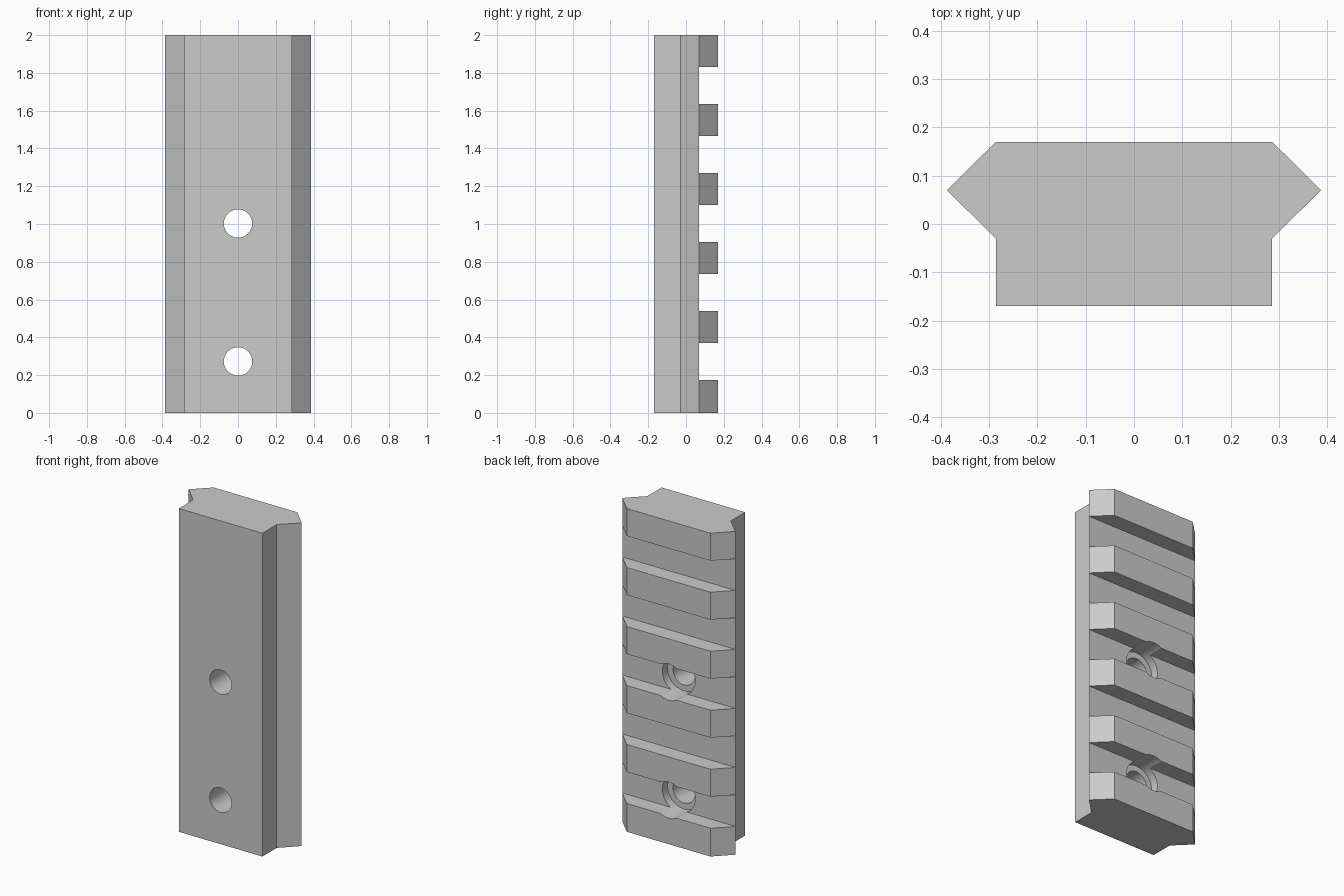
import bpy, bmesh, math

cube = bpy.data.objects.get("Cube")
if cube:
    bpy.data.objects.remove(cube, do_unlink=True)

grey = bpy.data.materials.new("plain grey")
grey.use_nodes = True
grey.diffuse_color = (0.6, 0.6, 0.6, 1)
grey.node_tree.nodes["Principled BSDF"].inputs["Base Color"].default_value = grey.diffuse_color

LENGTH, PITCH, TOOTH = 2.0, 0.365, 0.17
HALF, TIP = 0.286, 0.387              # flat half width, half width at the side ridge
FRONT, NECK, RIDGE, BACK = -0.17, -0.03, 0.07, 0.17


def add_object(name, bm):
    mesh = bpy.data.meshes.new(name)
    bm.to_mesh(mesh)
    bm.free()
    mesh.materials.append(grey)
    obj = bpy.data.objects.new(name, mesh)
    bpy.context.collection.objects.link(obj)
    return obj


def bore(name, radius, y0, y1, z):
    """Hidden cylinder along y used to cut the screw holes."""
    bpy.ops.mesh.primitive_cylinder_add(vertices=64, radius=radius, depth=y1 - y0,
                                        location=(0, (y0 + y1) / 2, z),
                                        rotation=(math.pi / 2, 0, 0))
    obj = bpy.context.object
    obj.name = name
    obj.data.materials.append(grey)
    obj.hide_render = True
    obj.hide_set(True)
    return obj


# Heights where teeth end and begin
levels = [0.0]
for i in range(5):
    top = LENGTH - PITCH * (5 - i)
    levels += [top, top + PITCH - TOOTH]
levels.append(LENGTH)

# Base: front section of the profile, lofted through all levels
right = [(HALF, FRONT), (HALF, NECK), (TIP, RIDGE)]
profile = right + [(-x, y) for x, y in reversed(right)]
bm = bmesh.new()
rings = [[bm.verts.new((x, y, z)) for x, y in profile] for z in levels]
back_faces = []
for lower, upper in zip(rings, rings[1:]):
    for i in range(len(profile)):
        j = (i + 1) % len(profile)
        face = bm.faces.new((lower[i], lower[j], upper[j], upper[i]))
        if i == 2:
            back_faces.append(face)
bm.faces.new(rings[0][::-1])
bm.faces.new(rings[-1])

# Teeth: every other back face raised and narrowed into a bevelled block
teeth = bmesh.ops.extrude_discrete_faces(bm, faces=back_faces[::2])["faces"]
for face in teeth:
    for v in face.verts:
        v.co.y = BACK
        v.co.x = math.copysign(HALF, v.co.x)
bmesh.ops.remove_doubles(bm, verts=bm.verts, dist=1e-5)
bmesh.ops.recalc_face_normals(bm, faces=bm.faces)
bmesh.ops.dissolve_limit(bm, angle_limit=0.01, verts=bm.verts, edges=bm.edges)
rail = add_object("slotted_rail", bm)

# Screw holes with wider counterbores, centred in the first and third slots
for n in (0, 2):
    z = (levels[1] + levels[2]) / 2 + n * PITCH
    for cutter in (bore("counterbore_cutter", 0.112, 0.02, 0.3, z),
                   bore("screw_hole_cutter", 0.075, -0.3, 0.1, z)):
        mod = rail.modifiers.new("cut", "BOOLEAN")
        mod.operation = "DIFFERENCE"
        mod.solver = "EXACT"
        mod.object = cutter

# Bake the cuts, remove the cutters, smooth only the round walls
depsgraph = bpy.context.evaluated_depsgraph_get()
baked = bpy.data.meshes.new_from_object(rail.evaluated_get(depsgraph))
cutters = [m.object for m in rail.modifiers]
rail.modifiers.clear()
rail.data = baked
for cutter in cutters:
    bpy.data.objects.remove(cutter, do_unlink=True)
bpy.ops.object.select_all(action="DESELECT")
rail.select_set(True)
bpy.context.view_layer.objects.active = rail
bpy.ops.object.shade_smooth_by_angle(angle=math.radians(25))
